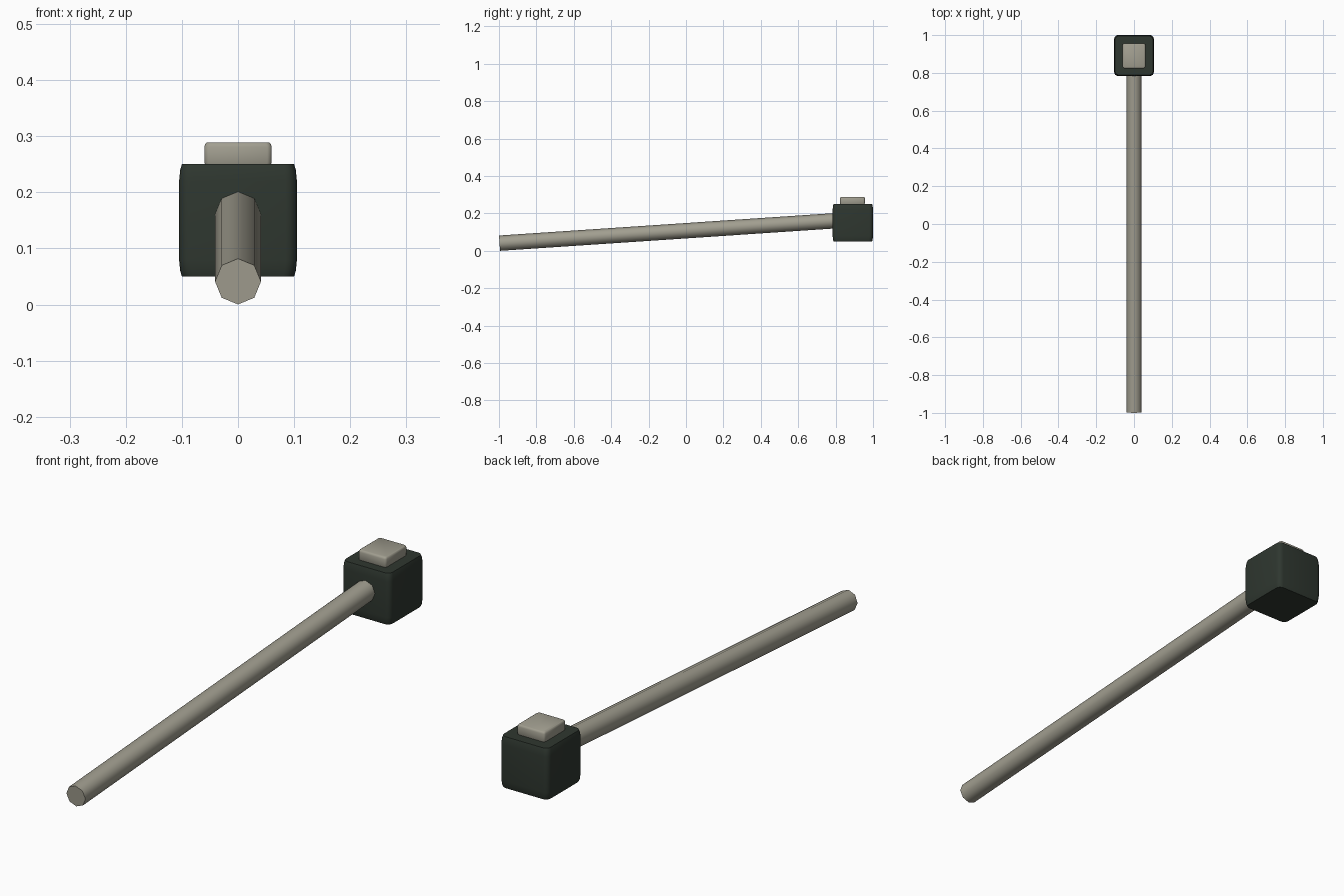
import bpy
import bmesh
import math
from mathutils import Vector

cube = bpy.data.objects.get("Cube")
if cube:
    bpy.data.objects.remove(cube, do_unlink=True)


def material(name, rgb):
    mat = bpy.data.materials.new(name)
    mat.use_nodes = True
    mat.diffuse_color = (*rgb, 1)
    mat.node_tree.nodes["Principled BSDF"].inputs["Base Color"].default_value = (*rgb, 1)
    return mat


def finish(name, bm, mat, angle):
    bmesh.ops.recalc_face_normals(bm, faces=bm.faces)
    mesh = bpy.data.meshes.new(name)
    bm.to_mesh(mesh)
    bm.free()
    mesh.materials.append(mat)
    obj = bpy.data.objects.new(name, mesh)
    bpy.context.collection.objects.link(obj)
    bpy.ops.object.select_all(action="DESELECT")
    obj.select_set(True)
    bpy.context.view_layer.objects.active = obj
    bpy.ops.object.shade_smooth_by_angle(angle=math.radians(angle))
    return obj


def rounded_block(name, centre_y, size, levels, radius, mat, steps=4):
    """Loft a rounded rectangle through (height, inset) levels."""
    bm = bmesh.new()
    rings = []
    for z, inset in levels:
        ring = []
        for corner in range(4):
            sx = 1 if corner in (0, 3) else -1
            sy = 1 if corner < 2 else -1
            for i in range(steps + 1):
                a = math.pi / 2 * (corner + i / steps)
                x = sx * (size[0] - inset - radius) + radius * math.cos(a)
                y = sy * (size[1] - inset - radius) + radius * math.sin(a)
                ring.append(bm.verts.new((x, centre_y + y, z)))
        rings.append(ring)
    for low, high in zip(rings, rings[1:]):
        for i in range(len(low)):
            j = (i + 1) % len(low)
            bm.faces.new((low[i], low[j], high[j], high[i]))
    bm.faces.new(rings[0])
    bm.faces.new(rings[-1])
    return finish(name, bm, mat, 50)


dark = material("dark green", (0.028, 0.038, 0.029))
beige = material("warm grey", (0.36, 0.345, 0.28))

# Head block with softly tapered upper and lower edges
rounded_block("head_block", 0.892, (0.105, 0.108),
              [(0.05, 0.005), (0.06, 0.002), (0.08, 0),
               (0.22, 0), (0.24, 0.002), (0.25, 0.005)], 0.02, dark)

# Raised cap on the head
rounded_block("top_cap", 0.89, (0.06, 0.066),
              [(0.245, 0.003), (0.253, 0), (0.281, 0),
               (0.287, 0.002), (0.289, 0.005)], 0.008, beige, 2)

# Eight-sided handle, tilted up into the head
start, end = Vector((0, -0.997, 0.041)), Vector((0, 0.89, 0.167))
axis = end - start
bm = bmesh.new()
bmesh.ops.create_cone(bm, cap_ends=True, segments=8, radius1=0.041,
                      radius2=0.041, depth=axis.length)
handle = finish("handle", bm, beige, 60)
handle.rotation_euler.x = -math.atan2(axis.y, axis.z)
handle.location = (start + end) / 2
